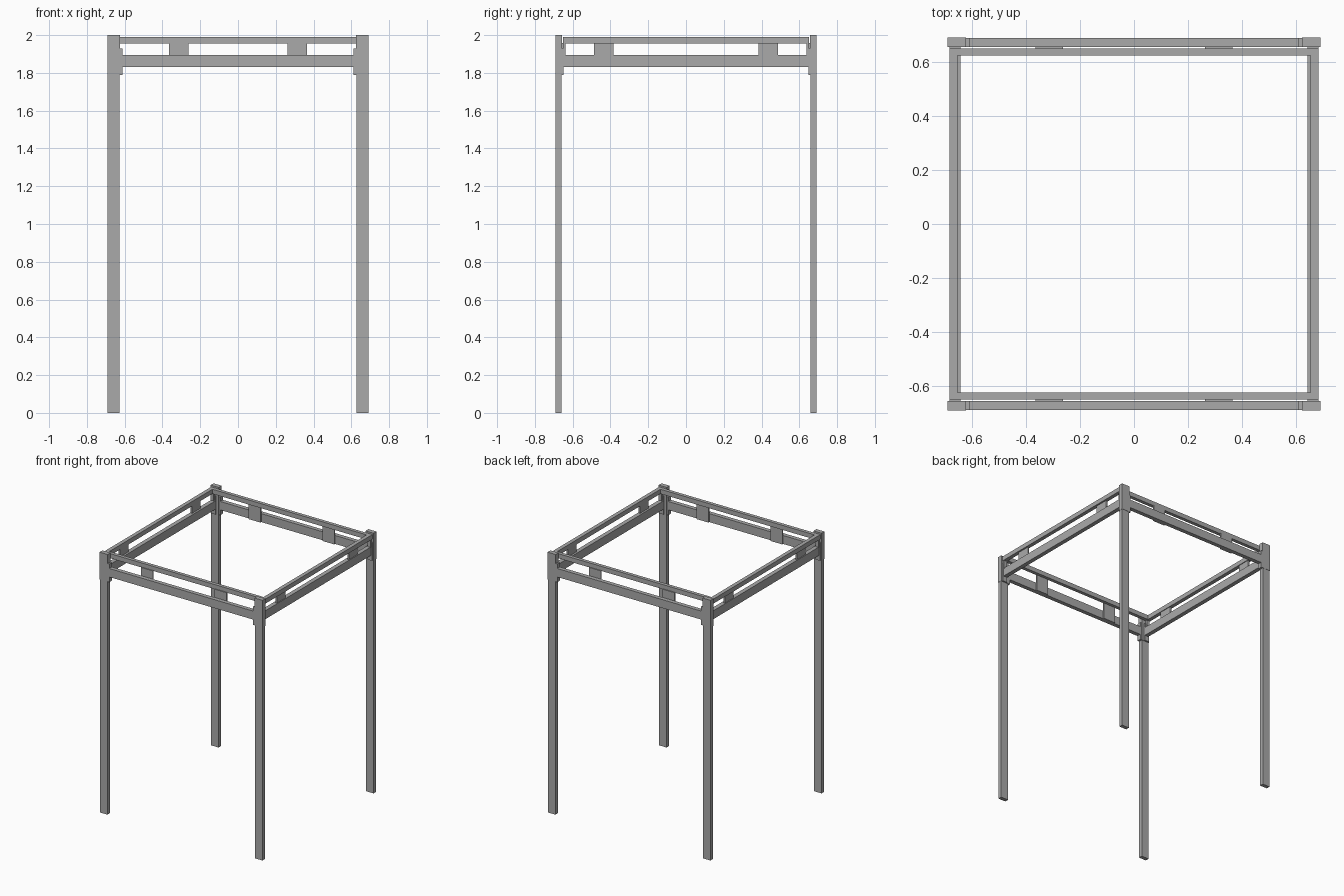
import bpy

if "Cube" in bpy.data.objects:
    bpy.data.objects.remove(bpy.data.objects["Cube"], do_unlink=True)

GREY = (0.4, 0.4, 0.4, 1)
steel = bpy.data.materials.new("steel grey")
steel.use_nodes = True
steel.diffuse_color = GREY
steel.node_tree.nodes["Principled BSDF"].inputs["Base Color"].default_value = GREY


def box(name, x, y, z):
    """Box from (low, high) ranges on each axis."""
    bpy.ops.mesh.primitive_cube_add(size=1)
    ob = bpy.context.object
    ob.name = name
    for i, (lo, hi) in enumerate((x, y, z)):
        ob.location[i] = (lo + hi) / 2
        ob.scale[i] = abs(hi - lo)
    bpy.ops.object.transform_apply(location=True, rotation=False, scale=True)
    ob.data.materials.append(steel)
    return ob


def flip(span, sign):
    return tuple(sorted(sign * v for v in span))


SIDES = ((-1, "right"), (1, "left"))
ENDS = ((-1, "front"), (1, "back"))
LOWER, GAP, UPPER = (1.83, 1.895), (1.89, 1.958), (1.955, 1.99)

# Corner posts with their sleeves and brackets
for sx, side in SIDES:
    for sy, end in ENDS:
        def corner(part, x, y, z):
            box(f"{end}_{side}_{part}", flip(x, sx), flip(y, sy), z)
        corner("leg", (0.627, 0.69), (0.66, 0.69), (0, 1.99))
        corner("sleeve", (0.624, 0.692), (0.657, 0.692), (1.79, 2))
        corner("bracket", (0.611, 0.63), (0.658, 0.69), (1.79, 1.93))
        corner("joint_plate", (0.645, 0.685), (0.648, 0.66), (1.79, 1.93))
        corner("corner_stub", (0.655, 0.68), (0.638, 0.65), GAP)

# Front and back rails: the lower one sits between posts, the upper one inside
for sy, end in ENDS:
    box(f"{end}_lower_rail", (-0.625, 0.625), flip((0.658, 0.69), sy), LOWER)
    box(f"{end}_upper_rail", (-0.685, 0.685), flip((0.625, 0.652), sy), UPPER)
    for sx, side in SIDES:
        box(f"{end}_{side}_tab", flip((0.263, 0.365), sx),
            flip((0.648, 0.659), sy), (LOWER[0], GAP[1]))

# Side rails and the short tabs that join them
for sx, side in SIDES:
    box(f"{side}_lower_rail", flip((0.645, 0.678), sx), (-0.652, 0.652), LOWER)
    box(f"{side}_upper_rail", flip((0.655, 0.685), sx), (-0.626, 0.626), UPPER)
    for sy, end in ENDS:
        box(f"{side}_{end}_side_tab", flip((0.66, 0.672), sx),
            flip((0.385, 0.488), sy), GAP)
